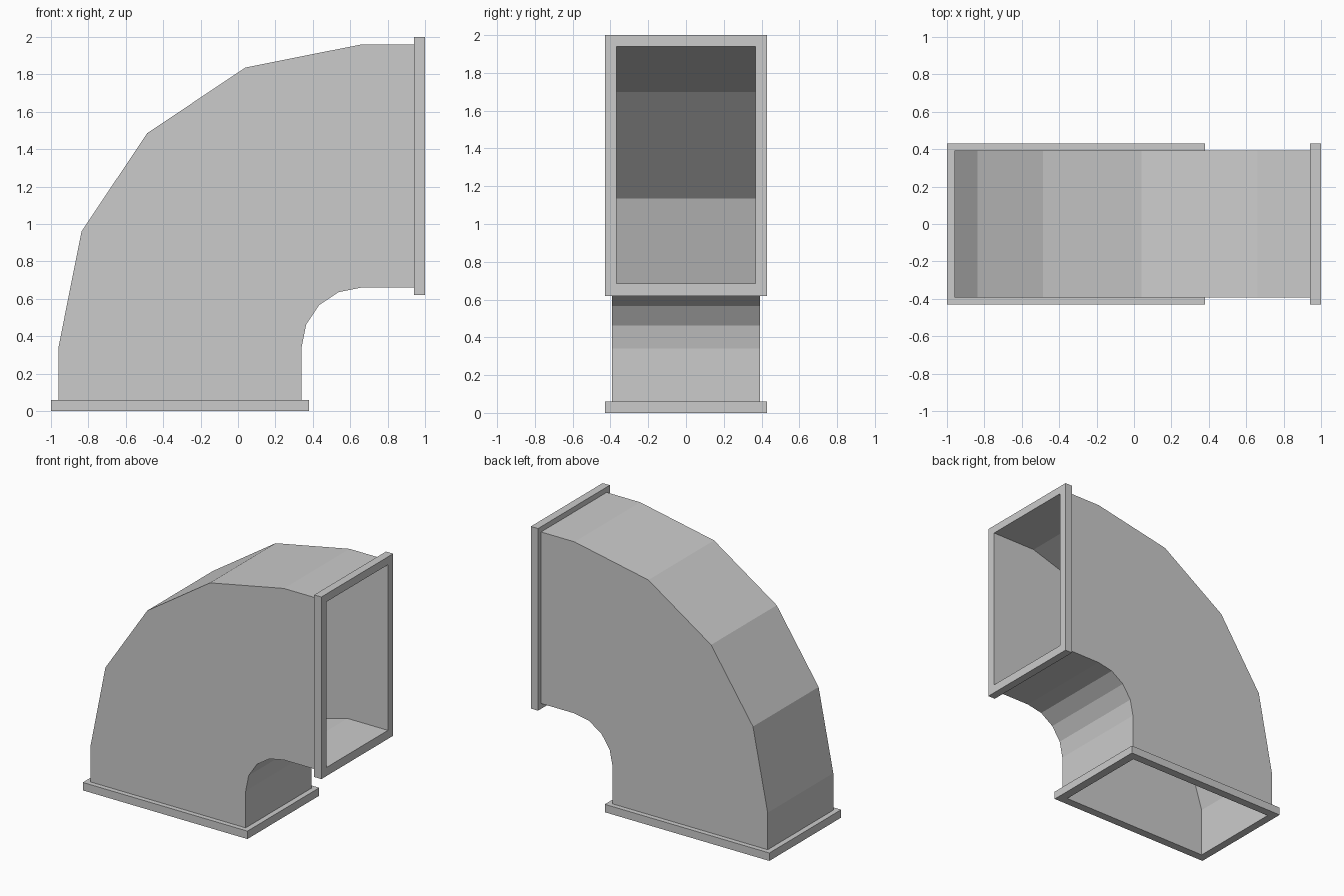
import bpy
import bmesh
from math import sin, cos, radians

cube = bpy.data.objects.get("Cube")
if cube:
    bpy.data.objects.remove(cube)

GREY = (0.6, 0.6, 0.6, 1.0)
metal = bpy.data.materials.new("galvanised_grey")
metal.use_nodes = True
metal.diffuse_color = GREY
metal.node_tree.nodes["Principled BSDF"].inputs["Base Color"].default_value = GREY


def prism(name, profile, half_width):
    """Solid made by extruding an x-z profile along y."""
    bm = bmesh.new()
    face = bm.faces.new([bm.verts.new((x, -half_width, z)) for x, z in profile])
    side = bmesh.ops.extrude_face_region(bm, geom=[face])["geom"]
    verts = [v for v in side if isinstance(v, bmesh.types.BMVert)]
    bmesh.ops.translate(bm, verts=verts, vec=(0, 2 * half_width, 0))
    bmesh.ops.recalc_face_normals(bm, faces=bm.faces)
    mesh = bpy.data.meshes.new(name)
    bm.to_mesh(mesh)
    bm.free()
    mesh.materials.append(metal)
    obj = bpy.data.objects.new(name, mesh)
    bpy.context.collection.objects.link(obj)
    return obj


def arc(cx, cz, radius, steps):
    """Quarter turn from the left of the centre to its top."""
    angles = [radians(90 * i / steps) for i in range(steps + 1)]
    return [(cx - radius * cos(a), cz + radius * sin(a)) for a in angles]


def elbow(outer, inner, end_x, end_z):
    """Closed elbow profile with straight ends at x = end_x and z = end_z."""
    return ([(outer[0][0], end_z)] + outer + [(end_x, outer[-1][1])]
            + [(end_x, inner[-1][1])] + inner[::-1] + [(inner[0][0], end_z)])


def rectangle(x0, x1, z0, z1):
    return [(x0, z0), (x0, z1), (x1, z1), (x1, z0)]


# Outer duct body and the two end flanges
parts = [
    prism("duct_body", elbow(arc(0.66, 0.34, 1.62, 4), arc(0.66, 0.34, 0.32, 4),
                             0.94, 0.06), 0.393),
    prism("base_flange", rectangle(-1, 0.38, 0, 0.06), 0.43),
    prism("side_flange", rectangle(0.94, 1, 0.62, 2), 0.43),
]

# Hollow passage, slightly coarser than the outside
bend = [(-0.94, 0.37), (-0.70, 1.135), (-0.135, 1.70), (0.63, 1.94)]
passage = prism("passage_cutter",
                elbow(bend, arc(0.66, 0.34, 0.345, 3), 1.2, -0.2), 0.367)
passage.hide_render = True

for part in parts:
    cut = part.modifiers.new("hollow", 'BOOLEAN')
    cut.operation = 'DIFFERENCE'
    cut.solver = 'EXACT'
    cut.object = passage

# Bake the cuts, then drop the cutter
graph = bpy.context.evaluated_depsgraph_get()
baked = [bpy.data.meshes.new_from_object(p.evaluated_get(graph)) for p in parts]
for part, mesh in zip(parts, baked):
    part.modifiers.clear()
    part.data = mesh
bpy.data.objects.remove(passage)
